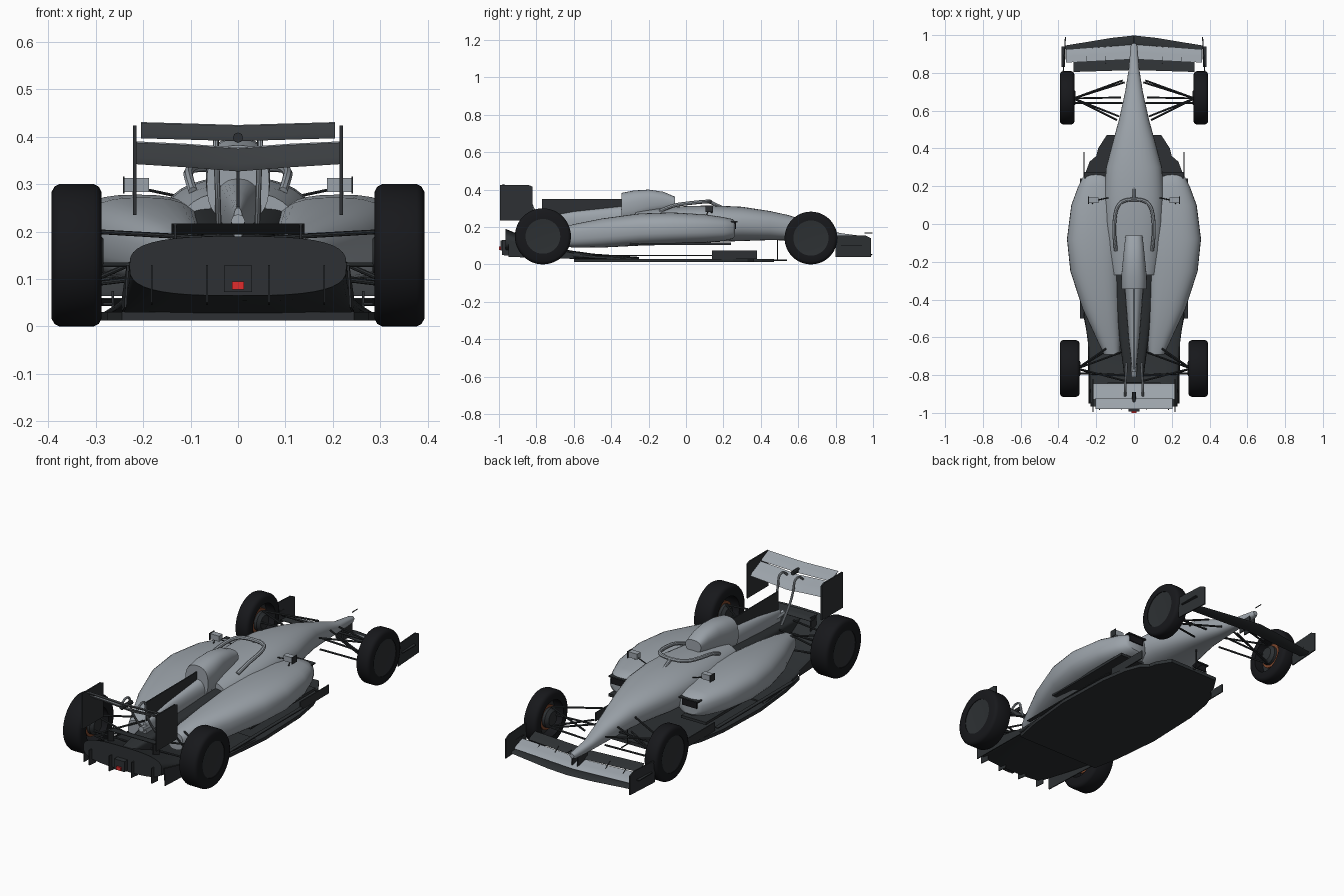
import bpy, bmesh
from math import sin, cos, pi, copysign
from mathutils import Vector

if "Cube" in bpy.data.objects:
    bpy.data.objects.remove(bpy.data.objects["Cube"])


def material(name, rgb):
    m = bpy.data.materials.new(name)
    m.diffuse_color = (*rgb, 1)
    m.use_nodes = True
    m.node_tree.nodes["Principled BSDF"].inputs["Base Color"].default_value = m.diffuse_color
    return m


PAINT = material("grey_paint", (0.33, 0.365, 0.4))
CARBON = material("carbon", (0.026, 0.03, 0.033))
RUBBER = material("rubber", (0.0085, 0.009, 0.011))
RED = material("red_light", (0.75, 0.025, 0.025))
COPPER = material("brake", (0.2, 0.06, 0.025))


def finish(ob, mat, mirror, smooth):
    ob.data.materials.append(mat)
    bpy.ops.object.select_all(action='DESELECT')
    ob.select_set(True)
    bpy.context.view_layer.objects.active = ob
    if smooth:
        bpy.ops.object.shade_smooth_by_angle(angle=0.7)
    if mirror:
        ob.modifiers.new("mirror", 'MIRROR')


def add(name, bm, mat, mirror=False, smooth=False):
    bmesh.ops.recalc_face_normals(bm, faces=bm.faces[:])
    me = bpy.data.meshes.new(name)
    bm.to_mesh(me)
    bm.free()
    ob = bpy.data.objects.new(name, me)
    bpy.context.collection.objects.link(ob)
    finish(ob, mat, mirror, smooth)


def skin(name, rings, mat=PAINT, mirror=False, smooth=True, caps=True):
    """Join closed rings of points into a skin."""
    bm = bmesh.new()
    vs = [[bm.verts.new(p) for p in r] for r in rings]
    n = len(vs[0])
    for a, b in zip(vs, vs[1:]):
        for i in range(n):
            j = (i + 1) % n
            bm.faces.new((a[i], a[j], b[j], b[i]))
    if caps:
        bm.faces.new(vs[0])
        bm.faces.new(vs[-1])
    add(name, bm, mat, mirror, smooth)


def loft(name, sections, power=2.4, mat=PAINT, mirror=False, n=32):
    """Sections: (y, x left, x right, z low, z high), superellipse shaped."""
    rings = []
    for y, xa, xb, za, zb in sections:
        ring = []
        for k in range(n):
            c, s = cos(2 * pi * k / n), sin(2 * pi * k / n)
            ring.append(((xa + xb) / 2 + (xb - xa) / 2 * copysign(abs(c) ** (2 / power), c), y,
                         (za + zb) / 2 + (zb - za) / 2 * copysign(abs(s) ** (2 / power), s)))
        rings.append(ring)
    skin(name, rings, mat, mirror)


def plate(name, pts, offset, mat=CARBON, mirror=False):
    """Flat outline thickened along an offset."""
    pts = [Vector(p) for p in pts]
    skin(name, [pts, [p + Vector(offset) for p in pts]], mat, mirror, False)


def box(name, a, b, mat=CARBON, mirror=False):
    plate(name, [a, (b[0], a[1], a[2]), (b[0], b[1], a[2]), (a[0], b[1], a[2])],
          (0, 0, b[2] - a[2]), mat, mirror)


def wing(name, stations, t, mat=PAINT):
    """Half-span stations (x, y lead, z lead, y trail, z trail), reflected to full span."""
    full = [(-s[0], *s[1:]) for s in reversed(stations) if s[0] > 0] + list(stations)
    rings = []
    for x, ya, za, yb, zb in full:
        p = lambda u, h: (x, ya + (yb - ya) * u, za + (zb - za) * u + h * t)
        rings.append([p(0, 0), p(.15, .5), p(.5, .3), p(1, .1), p(1, -.1), p(.5, -.7), p(.15, -.6)])
    skin(name, rings, mat)


def tube(name, paths, r, mat=CARBON, mirror=False, smooth_path=False):
    cu = bpy.data.curves.new(name, 'CURVE')
    cu.dimensions = '3D'
    cu.bevel_depth, cu.bevel_resolution, cu.use_fill_caps = r, 2, True
    for path in paths:
        sp = cu.splines.new('NURBS' if smooth_path else 'POLY')
        sp.points.add(len(path) - 1)
        for q, p in zip(sp.points, path):
            q.co = (*p, 1)
        if smooth_path:
            sp.use_endpoint_u, sp.order_u, sp.resolution_u = True, 3, 6
    ob = bpy.data.objects.new(name, cu)
    bpy.context.collection.objects.link(ob)
    bpy.ops.object.select_all(action='DESELECT')
    ob.select_set(True)
    bpy.context.view_layer.objects.active = ob
    bpy.ops.object.convert(target='MESH')
    finish(bpy.context.object, mat, mirror, True)


def lathe(name, profile, y, z, mat, closed=False, n=48):
    """Revolve (x, radius) around the wheel axle, mirrored to both sides."""
    prof = profile + profile[:1] if closed else profile
    rings = [[(x, y + r * cos(2 * pi * k / n), z + r * sin(2 * pi * k / n)) for k in range(n)]
             for x, r in prof]
    skin(name, rings, mat, True, True, not closed)


# Wheels
for end, y, R, xi, rim in (("front", .668, .141, .315, .094), ("rear", -.765, .15, .288, .093)):
    xo = .393
    lathe(end + "_tyre", [(xi, rim), (xi, R - .016), (xi + .006, R - .005), (xi + .016, R),
                          (xo - .016, R), (xo - .006, R - .005), (xo, R - .016), (xo, rim)],
          y, R, RUBBER, True)
    lathe(end + "_rim_cover", [(xo - .025, rim), (xo - .003, rim), (xo - .005, rim - .02),
                               (xo - .006, .02)], y, R, CARBON)
    lathe(end + "_brake_disc", [(xi + .025, .064), (xi + .04, .064)], y, R, COPPER)
    lathe(end + "_hub", [(xi - .004, .035), (xi + .01, .05), (xi + .06, .05)], y, R, CARBON)

# Chassis and nose
loft("chassis", [(y, -w, w, a, b) for y, w, a, b in (
    (.955, .012, .125, .148), (.94, .018, .118, .152), (.82, .028, .115, .168), (.7, .047, .118, .213),
    (.55, .08, .128, .263), (.45, .108, .13, .285), (.3, .148, .125, .308), (.15, .16, .12, .315),
    (0, .16, .11, .312), (-.15, .145, .11, .3), (-.27, .125, .11, .285))])
tube("nose_probe", [[(0, .955, .167), (0, .998, .168)]], .0025)

# Sidepods
loft("sidepod", [
    (.262, .15, .255, .15, .23), (.25, .13, .27, .137, .242), (.2, .1, .295, .125, .253),
    (.1, .08, .332, .115, .268), (-.08, .07, .355, .105, .278), (-.25, .07, .337, .1, .272),
    (-.45, .07, .272, .09, .245), (-.6, .07, .202, .09, .215), (-.69, .075, .16, .1, .19)],
    2.6, PAINT, True)
box("sidepod_inlet", (.165, .25, .19), (.25, .268, .225), RUBBER, True)
box("inlet_winglet", (.15, .24, .225), (.262, .275, .231), CARBON, True)
box("sidepod_sill", (.14, -.3, .103), (.285, .24, .117), CARBON, True)

# Engine cover, airbox and fin
loft("rear_deck", [(-.26, -.115, .115, .1, .25), (-.45, -.1, .1, .1, .228),
                   (-.7, -.065, .065, .1, .2), (-.93, -.035, .035, .11, .17)], 5, CARBON)
loft("engine_cover", [(-.25, -.06, .06, .18, .33), (-.35, -.048, .048, .18, .31),
                      (-.6, -.029, .029, .17, .283), (-.78, -.01, .01, .18, .25)])
loft("airbox", [(-.06, -.045, .045, .3, .362), (-.12, -.052, .052, .28, .388), (-.2, -.06, .06, .26, .4),
                (-.28, -.068, .068, .23, .395), (-.345, -.066, .066, .22, .382)], 2.5)
plate("shark_fin", [(-.003, -.3, .29), (-.003, -.3, .35), (-.003, -.77, .35), (-.003, -.77, .24)], (.006, 0, 0))
tube("exhaust", [[(0, -.72, .215), (0, -.81, .222)]], .015, PAINT)

# Halo and mirrors
tube("halo", [[(s * x, y, z) for x, y, z in ((.095, -.14, .285), (.105, -.08, .315), (.105, .02, .328),
     (.09, .1, .336), (.045, .13, .336), (0, .13, .336))] for s in (1, -1)], .01, PAINT, False, True)
tube("halo_pillar", [[(0, .125, .335), (0, .2, .3)]], .009, PAINT)
box("mirror", (.188, .11, .284), (.242, .14, .313), PAINT, True)
box("mirror_winglet", (.239, .105, .28), (.243, .145, .316), CARBON, True)
tube("mirror_stalk", [[(.13, .14, .275), (.2, .125, .29)], [(.22, .12, .285), (.22, .1, .25)]], .003, CARBON, True)

# Floor and diffuser
half = [(.04, .47), (.145, .47), (.19, .4), (.2, .36), (.235, .33), (.265, .25), (.29, .1),
        (.3, -.2), (.275, -.45), (.245, -.6)]
plate("floor", [(x, y, .012) for x, y in half] + [(-x, y, .012) for x, y in reversed(half)], (0, 0, .018))
loft("diffuser", [(y, -w, w, a, b) for y, w, a, b in (
    (-.25, .285, .013, .04), (-.5, .262, .02, .058), (-.62, .245, .03, .075), (-.75, .237, .042, .105),
    (-.88, .232, .054, .155), (-.965, .229, .065, .19))], 3, CARBON, False, 40)
plate("diffuser_side", [(.24, -.6, .03), (.24, -.6, .06), (.23, -.95, .13), (.235, -.95, .04)], (.005, 0, 0),
      CARBON, True)
for i, x in enumerate((.063, .18)):
    plate("diffuser_strake_%d" % i, [(x, -.93, .045), (x, -.985, .05), (x, -.985, .13), (x, -.93, .13)],
          (.004, 0, 0), CARBON, True)
box("floor_fence", (.262, .14, .03), (.267, .38, .075), CARBON, True)
box("floor_edge_wing", (.265, -.5, .045), (.285, .14, .05), CARBON, True)
tube("floor_strut", [[(0, .49, .02), (0, .49, .135)], [(0, .54, .022), (0, .46, .022)]], .003)
box("rain_light_box", (-.03, -.992, .073), (.03, -.95, .128))
box("rain_light", (-.013, -1, .078), (.013, -.99, .095), RED)

# Rear wing
wing("rear_main_plane", [(0, -.845, .328, -.93, .376), (.11, -.845, .337, -.93, .384),
                         (.217, -.845, .344, -.93, .389)], .014)
wing("rear_flap", [(0, -.92, .392, -.98, .424), (.205, -.92, .398, -.98, .43)], .01)
plate("rear_endplate", [(.214, -.82, .235), (.214, -.82, .415), (.214, -.84, .424), (.214, -.995, .424),
                        (.214, -.995, .235)], (.007, 0, 0), CARBON, True)
tube("wing_pylon", [[(.04, -.74, .19), (.042, -.8, .26), (.045, -.835, .34), (.046, -.84, .395),
                     (.047, -.885, .4), (.047, -.91, .372)]], .006, PAINT, True, True)
tube("flap_actuator", [[(0, -.89, .398), (0, -.975, .398)]], .011)
wing("beam_wing", [(0, -.84, .2, -.9, .216), (.14, -.84, .2, -.9, .216)], .014, CARBON)
box("beam_wing_support", (.13, -.9, .13), (.135, -.85, .215), CARBON, True)

# Front wing
wing("front_main_plane", [(0, .998, .052, .9, .058), (.12, .985, .05, .89, .056), (.362, .945, .05, .87, .06)],
     .014, CARBON)
wing("front_flap", [(0, .95, .066, .87, .088), (.36, .922, .066, .855, .095)], .01)
wing("front_upper_flap", [(0, .875, .092, .815, .115), (.32, .858, .1, .805, .125)], .009, CARBON)
plate("front_endplate", [(.372, .8, .04), (.372, .8, .155), (.362, .96, .155), (.36, .99, .14), (.36, .99, .04)],
      (.006, 0, 0), CARBON, True)
box("endplate_fin", (.365, .83, .1), (.385, .94, .105), CARBON, True)
box("nose_mount", (.012, .85, .06), (.018, .93, .13), CARBON, True)
tube("flap_bracket", [[(.15, .9, .075), (.15, .85, .11)], [(.25, .9, .075), (.25, .84, .11)]], .002, CARBON, True)

# Suspension
tube("front_suspension", [
    [(.32, .665, .2), (.06, .76, .18)], [(.32, .665, .2), (.09, .55, .21)],
    [(.32, .665, .09), (.05, .75, .13)], [(.32, .665, .09), (.08, .57, .14)],
    [(.32, .64, .15), (.06, .64, .16)], [(.32, .665, .1), (.07, .67, .2)]], .005, CARBON, True)
tube("rear_suspension", [
    [(.3, -.765, .2), (.12, -.64, .19)], [(.3, -.765, .2), (.05, -.83, .185)],
    [(.3, -.765, .09), (.13, -.66, .12)], [(.3, -.765, .09), (.05, -.85, .12)],
    [(.3, -.79, .13), (.05, -.8, .13)], [(.3, -.765, .1), (.07, -.68, .2)]], .005, CARBON, True)
